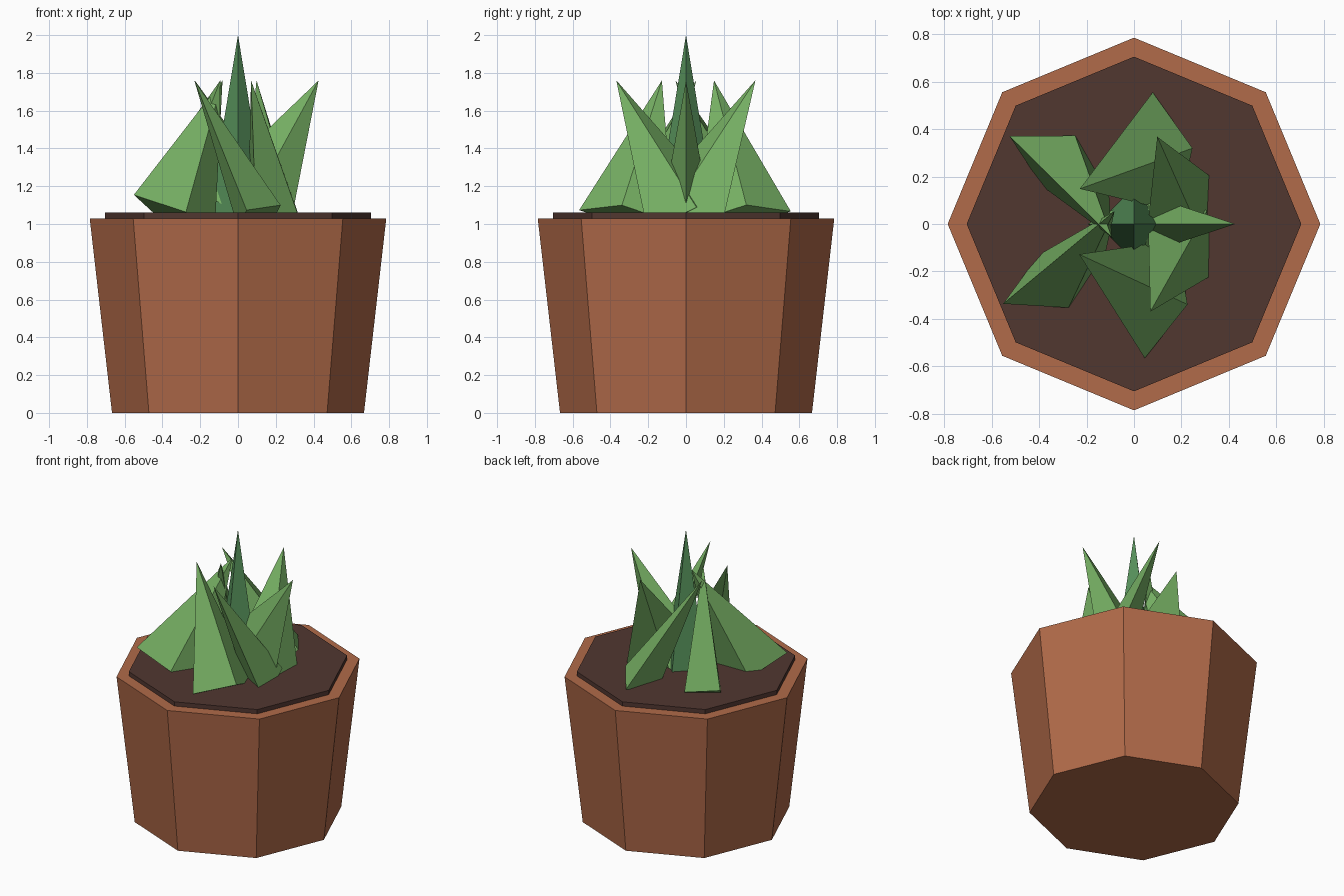
import bpy
import bmesh
from math import sin, cos, radians
from mathutils import Euler

cube = bpy.data.objects.get("Cube")
if cube:
    bpy.data.objects.remove(cube, do_unlink=True)


def material(name, rgb):
    mat = bpy.data.materials.new(name)
    mat.use_nodes = True
    colour = (*rgb, 1.0)
    mat.diffuse_color = colour
    for node in mat.node_tree.nodes:
        if node.type == 'BSDF_PRINCIPLED':
            node.inputs["Base Color"].default_value = colour
            node.inputs["Roughness"].default_value = 0.9
    return mat


def cone(name, mat, sides, r_low, r_top, height, location):
    """Flat-shaded cone or frustum centred on its location."""
    bm = bmesh.new()
    bmesh.ops.create_cone(bm, cap_ends=True, segments=sides, radius1=r_low,
                          radius2=r_top, depth=height)
    bmesh.ops.remove_doubles(bm, verts=bm.verts, dist=0.0001)
    bmesh.ops.recalc_face_normals(bm, faces=bm.faces)
    mesh = bpy.data.meshes.new(name)
    bm.to_mesh(mesh)
    bm.free()
    mesh.materials.append(mat)
    obj = bpy.data.objects.new(name, mesh)
    obj.location = location
    bpy.context.collection.objects.link(obj)
    return obj


terracotta = material("terracotta", (0.44, 0.145, 0.067))
earth = material("dark_soil", (0.082, 0.038, 0.03))
leaf_green = material("leaf_green", (0.18, 0.43, 0.125))
deep_green = material("deep_green", (0.09, 0.27, 0.1))

# Pot and soil
cone("pot", terracotta, 8, 0.667, 0.785, 1.03, (0, 0, 0.515))
cone("soil", earth, 8, 0.705, 0.705, 0.06, (0, 0, 1.03))

# Upright middle spike
cone("centre_spike", deep_green, 4, 0.165, 0, 1.0, (0, 0, 1.5))

# Ring of flattened, tilted leaves
TILT = 0.5
RING = 0.23
for i in range(7):
    a = radians(51 * i)
    leaf = cone(f"leaf_{i + 1}", leaf_green, 4, 0.26, 0, 0.82,
                (RING * cos(a), RING * sin(a), 1.4))
    leaf.scale = (1, 0.5, 1)
    leaf.rotation_euler = Euler((-TILT * sin(a), TILT * cos(a), a))
